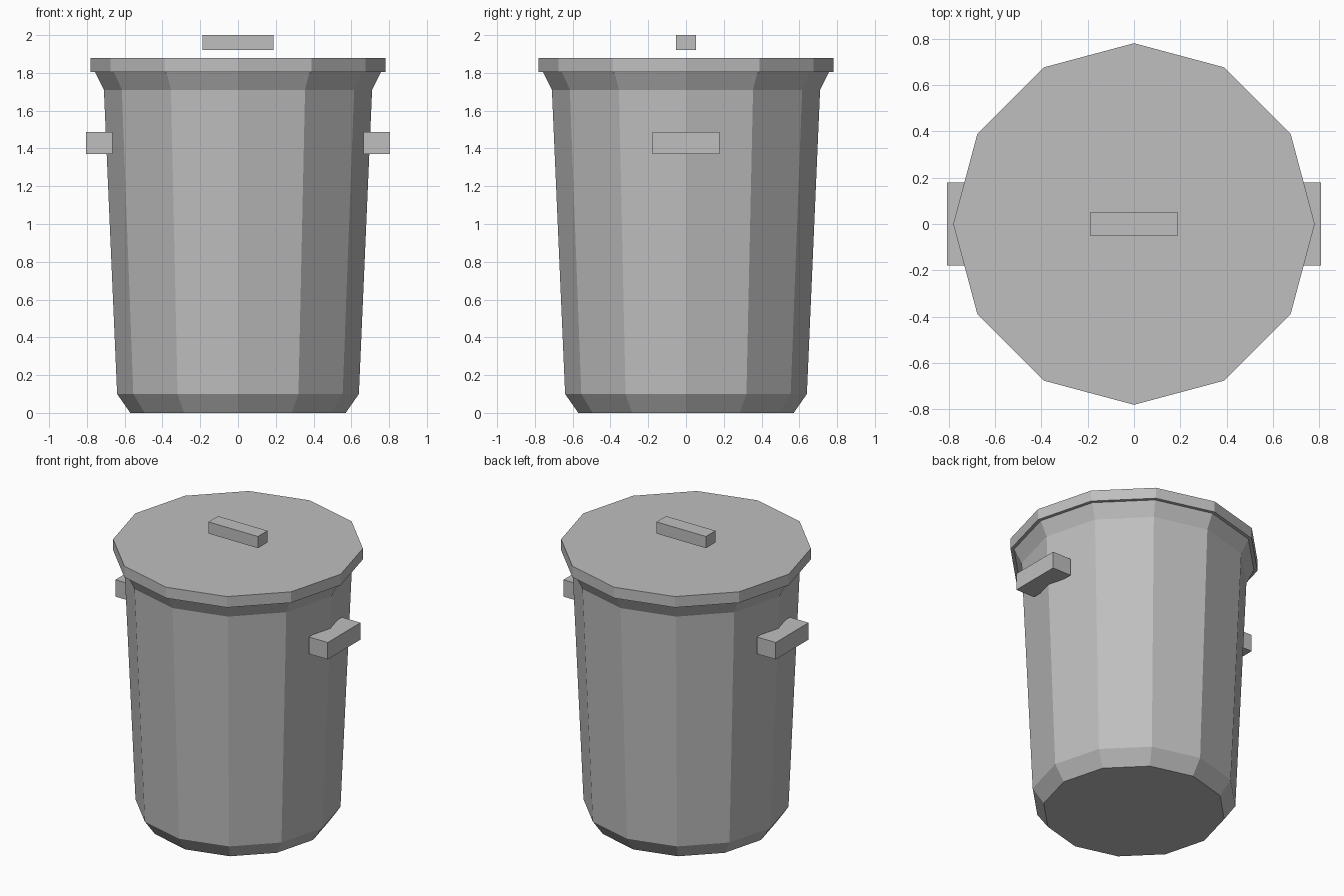
import bpy
import bmesh
import math

SIDES = 12

if "Cube" in bpy.data.objects:
    bpy.data.objects.remove(bpy.data.objects["Cube"], do_unlink=True)

grey = bpy.data.materials.new("plain_grey")
grey.use_nodes = True
colour = (0.52, 0.52, 0.52, 1.0)
grey.diffuse_color = colour
grey.node_tree.nodes["Principled BSDF"].inputs["Base Color"].default_value = colour


def finish(name, bm):
    """Turn a bmesh into a flat-shaded grey object."""
    bmesh.ops.recalc_face_normals(bm, faces=bm.faces)
    mesh = bpy.data.meshes.new(name)
    bm.to_mesh(mesh)
    bm.free()
    mesh.materials.append(grey)
    obj = bpy.data.objects.new(name, mesh)
    bpy.context.collection.objects.link(obj)
    return obj


def lathe(name, profile):
    """Closed faceted solid from (radius, height) rings."""
    bm = bmesh.new()
    rings = []
    for r, z in profile:
        angles = [math.tau * i / SIDES for i in range(SIDES)]
        rings.append([bm.verts.new((r * math.cos(a), r * math.sin(a), z)) for a in angles])
    for low, high in zip(rings, rings[1:]):
        for i in range(SIDES):
            j = (i + 1) % SIDES
            bm.faces.new((low[i], low[j], high[j], high[i]))
    bm.faces.new(rings[0])
    bm.faces.new(rings[-1])
    return finish(name, bm)


def box(name, centre, size):
    bm = bmesh.new()
    bmesh.ops.create_cube(bm, size=1)
    bmesh.ops.scale(bm, vec=size, verts=bm.verts)
    bmesh.ops.translate(bm, vec=centre, verts=bm.verts)
    return finish(name, bm)


# Tapered bin with chamfered foot and flared rim
lathe("bin_body", [(0.57, 0), (0.64, 0.1), (0.71, 1.71), (0.76, 1.81)])

# Flat lid overhanging the rim
lathe("lid", [(0.78, 1.805), (0.78, 1.88)])

# Grip hovering just above the lid
box("lid_handle", (0, 0, 1.96), (0.376, 0.104, 0.08))

# Side grips
for side, x in (("left", 1), ("right", -1)):
    box(side + "_handle", (x * 0.735, 0, 1.428), (0.142, 0.356, 0.116))
